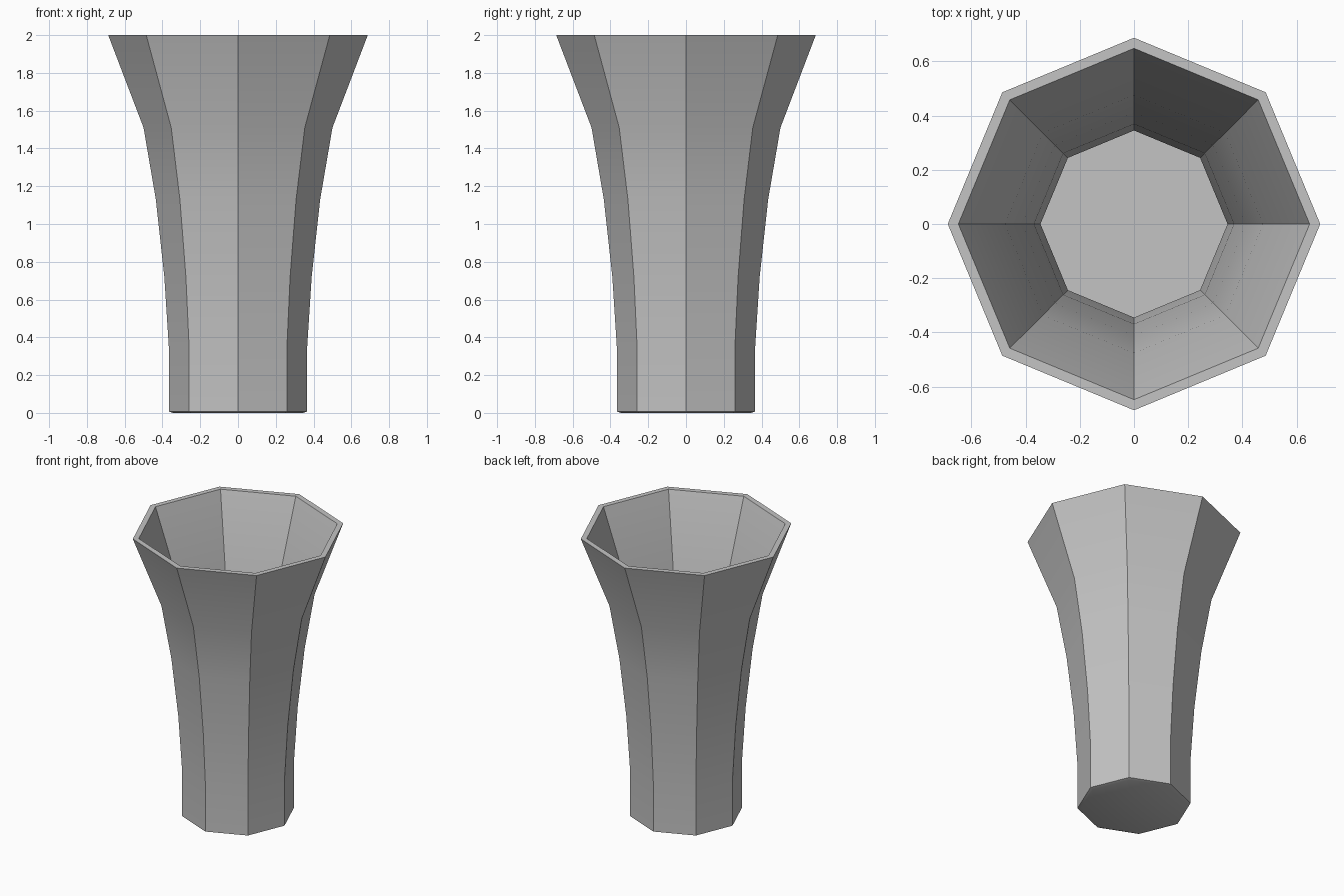
import bpy, bmesh, math

if "Cube" in bpy.data.objects:
    bpy.data.objects.remove(bpy.data.objects["Cube"])

SIDES = 8

# Closed profile (radius, height): underside, outer wall, rim, inner wall, inner floor
profile = [
    (0.345, 0.0), (0.365, 0.007), (0.365, 0.33), (0.39, 0.72), (0.435, 1.13),
    (0.50, 1.51), (0.687, 2.0),
    (0.648, 2.0), (0.476, 1.52), (0.413, 1.13), (0.369, 0.72),
    (0.345, 0.33), (0.345, 0.02),
]

grey = bpy.data.materials.new("plain grey")
grey.diffuse_color = (0.55, 0.55, 0.55, 1)
grey.use_nodes = True
grey.node_tree.nodes["Principled BSDF"].inputs["Base Color"].default_value = grey.diffuse_color

# Octagonal flared vase: one ring of corners per profile point
bm = bmesh.new()
rings = []
for r, z in profile:
    rings.append([bm.verts.new((r * math.cos(2 * math.pi * i / SIDES),
                                r * math.sin(2 * math.pi * i / SIDES), z))
                  for i in range(SIDES)])
for a, b in zip(rings, rings[1:]):
    for i in range(SIDES):
        j = (i + 1) % SIDES
        bm.faces.new((a[i], a[j], b[j], b[i]))
# Underside and inner floor
bm.faces.new(rings[0][::-1])
bm.faces.new(rings[-1])
bmesh.ops.recalc_face_normals(bm, faces=bm.faces)

mesh = bpy.data.meshes.new("vase")
bm.to_mesh(mesh)
bm.free()
mesh.materials.append(grey)
vase = bpy.data.objects.new("vase", mesh)
bpy.context.collection.objects.link(vase)

# Smooth along the flare, sharp between the eight sides
bpy.context.view_layer.objects.active = vase
vase.select_set(True)
bpy.ops.object.shade_smooth_by_angle(angle=math.radians(30))
